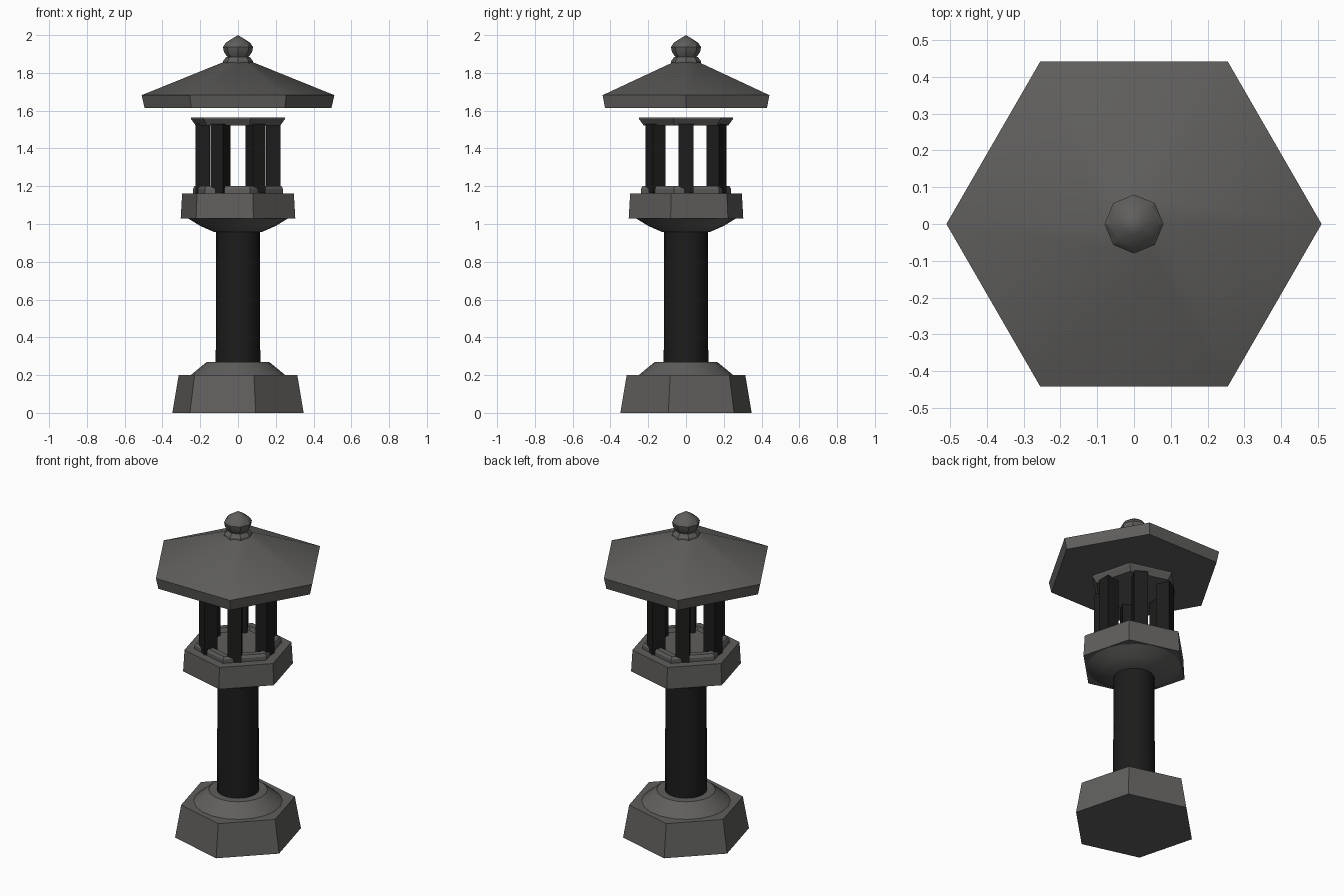
import bpy, bmesh
from math import pi, cos, sin, radians

if "Cube" in bpy.data.objects:
    bpy.data.objects.remove(bpy.data.objects["Cube"])


def material(name, value):
    m = bpy.data.materials.new(name)
    m.diffuse_color = (value, value * 0.98, value * 0.95, 1)
    m.use_nodes = True
    m.node_tree.nodes["Principled BSDF"].inputs["Base Color"].default_value = m.diffuse_color
    return m


STONE = material("stone", 0.115)
DARK = material("dark_stone", 0.012)


def lathe(name, profile, sides, turn=0.0, smooth=False, mat=STONE):
    """Stack of regular polygons through (radius, z) points; radius 0 closes to a tip."""
    bm = bmesh.new()
    rings = []
    for r, z in profile:
        if r == 0:
            rings.append([bm.verts.new((0, 0, z))])
            continue
        rings.append([bm.verts.new((r * cos(turn + 2 * pi * i / sides),
                                    r * sin(turn + 2 * pi * i / sides), z))
                      for i in range(sides)])
    for a, b in zip(rings, rings[1:]):
        for i in range(sides):
            j = (i + 1) % sides
            if len(b) == 1:
                bm.faces.new((a[i], a[j], b[0]))
            else:
                bm.faces.new((a[i], a[j], b[j], b[i]))
    for ring in (rings[0], rings[-1]):
        if len(ring) > 1:
            bm.faces.new(ring)
    bmesh.ops.recalc_face_normals(bm, faces=bm.faces)
    me = bpy.data.meshes.new(name)
    bm.to_mesh(me)
    bm.free()
    me.materials.append(mat)
    ob = bpy.data.objects.new(name, me)
    bpy.context.collection.objects.link(ob)
    if smooth:
        bpy.ops.object.select_all(action='DESELECT')
        ob.select_set(True)
        bpy.context.view_layer.objects.active = ob
        bpy.ops.object.shade_smooth_by_angle(angle=radians(35))
    return ob


TURN = radians(-15)  # the lower hexagons are turned relative to the roof

# Foot: tapered hexagonal block with a round moulding
lathe("base", [(0.36, 0), (0.325, 0.2)], 6, TURN)
lathe("base_moulding", [(0.25, 0.2), (0.22, 0.225), (0.165, 0.27)], 20, 0, True)

# Round column
lathe("column", [(0.118, 0.26), (0.116, 0.97)], 20, 0, True, DARK)

# Flared support under the hexagonal platform
lathe("platform_support", [(0.125, 0.957), (0.2, 0.99), (0.265, 1.03)], 20, 0, True)
lathe("platform", [(0.314, 1.03), (0.306, 1.162)], 6, TURN)

# Raised sill with a shallow recess inside
lathe("lower_frame", [(0.248, 1.16), (0.248, 1.185), (0.238, 1.2),
                      (0.2, 1.2), (0.19, 1.175)], 6, TURN)

# Six square posts around the light chamber
for k in range(6):
    a = k * pi / 3
    r = 0.039 * 2 ** 0.5
    post = lathe(f"post_{k + 1}", [(r, 1.165), (r, 1.53)], 4, pi / 4, False, DARK)
    post.location = (0.186 * cos(a), 0.186 * sin(a), 0)
    post.rotation_euler.z = a

# Upper frame, widening upwards
lathe("upper_frame", [(0.232, 1.522), (0.257, 1.555), (0.257, 1.565)], 6, TURN)

# Hexagonal roof, softly shaded across its ridges
lathe("roof", [(0.495, 1.615), (0.51, 1.682), (0.08, 1.856)], 6, 0, True)

# Finial: octagonal collar and bud
lathe("finial_collar", [(0.08, 1.848), (0.078, 1.865), (0.062, 1.885)], 8)
lathe("finial_bud", [(0.055, 1.883), (0.074, 1.91), (0.08, 1.937), (0.064, 1.96),
                     (0.03, 1.982), (0, 2.0)], 8, 0, True)
